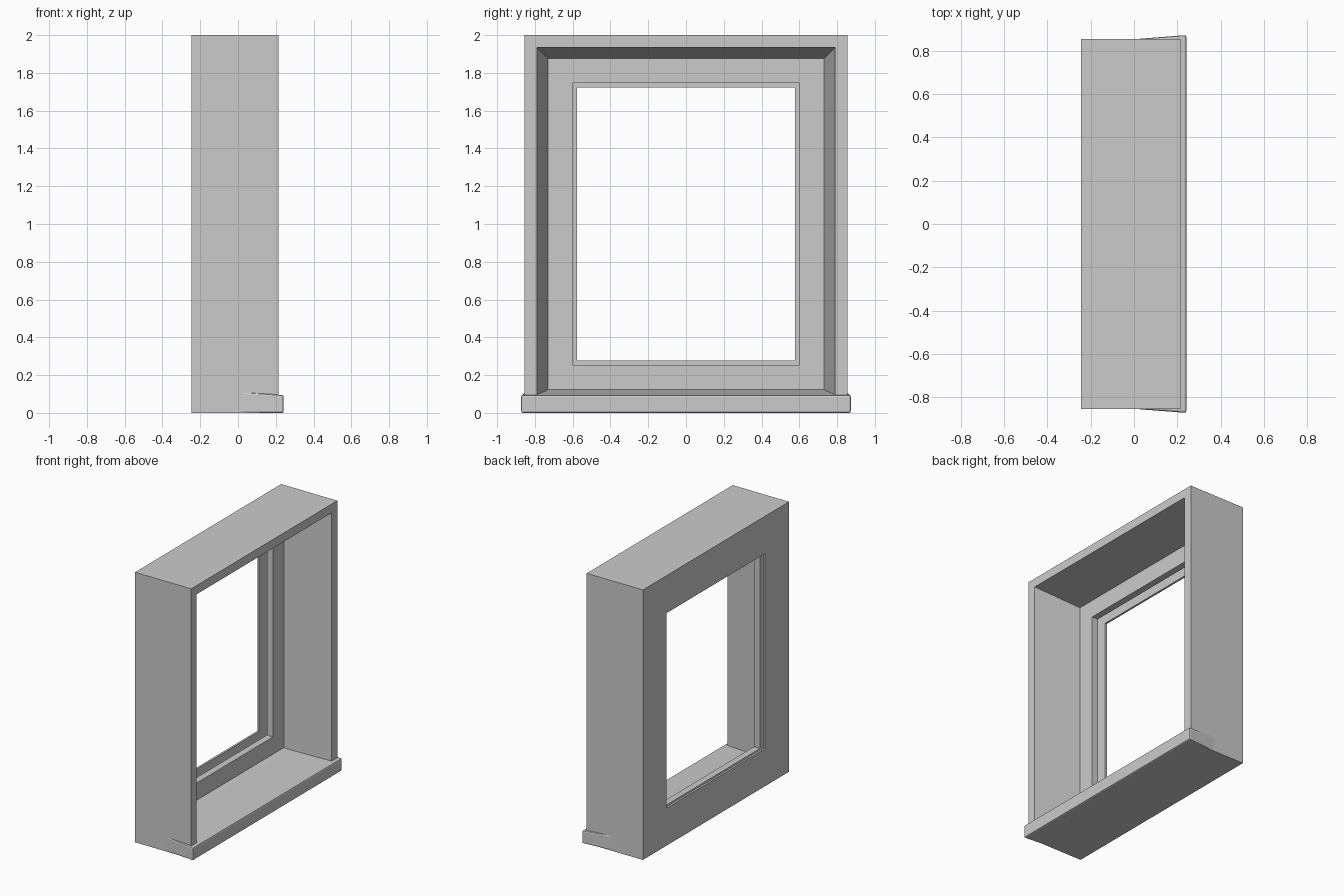
import bpy

if "Cube" in bpy.data.objects:
    bpy.data.objects.remove(bpy.data.objects["Cube"])

HALF_W, HEIGHT = 0.855, 2.0


def make_object(name, verts, faces):
    mesh = bpy.data.meshes.new(name)
    mesh.from_pydata(verts, [], faces)
    mesh.update()
    obj = bpy.data.objects.new(name, mesh)
    bpy.context.collection.objects.link(obj)
    return obj


def ring(name, profile):
    """Sweep an (x, inset) profile around the rectangular window outline."""
    n = len(profile)
    verts = []
    for sy, top in ((-1, 0), (1, 0), (1, 1), (-1, 1)):
        for x, d in profile:
            verts.append((x, sy * (HALF_W - d), HEIGHT - d if top else d))
    faces = []
    for c in range(4):
        a, b = c * n, ((c + 1) % 4) * n
        for i in range(n):
            j = (i + 1) % n
            faces.append((a + i, a + j, b + j, b + i))
    return make_object(name, verts, faces)


# Frame: splayed reveal, sash, glazing groove and thin back lip
ring("window_frame", [
    (-0.245, 0.0), (-0.245, 0.278), (-0.23, 0.278), (-0.23, 0.19),
    (-0.185, 0.19), (-0.185, 0.253), (-0.135, 0.253), (-0.135, 0.125),
    (0.215, 0.065), (0.215, 0.0)])

# Sill: flares towards the front, top slopes down to shed water
back, front = -0.244, 0.242
sill = make_object("window_sill", [
    (back, -0.835, 0.001), (front, -0.873, 0), (front, 0.873, 0), (back, 0.835, 0.001),
    (back, -0.835, 0.13), (front, -0.873, 0.094), (front, 0.873, 0.094), (back, 0.835, 0.13)],
    [(3, 2, 1, 0), (4, 5, 6, 7), (0, 1, 5, 4), (1, 2, 6, 5), (2, 3, 7, 6), (3, 0, 4, 7)])
bevel = sill.modifiers.new("rounded_edges", 'BEVEL')
bevel.width = 0.009
bevel.segments = 2

# Consistent outward normals
import bmesh
for obj in bpy.context.collection.objects:
    bm = bmesh.new()
    bm.from_mesh(obj.data)
    bmesh.ops.recalc_face_normals(bm, faces=bm.faces)
    bm.to_mesh(obj.data)
    bm.free()
